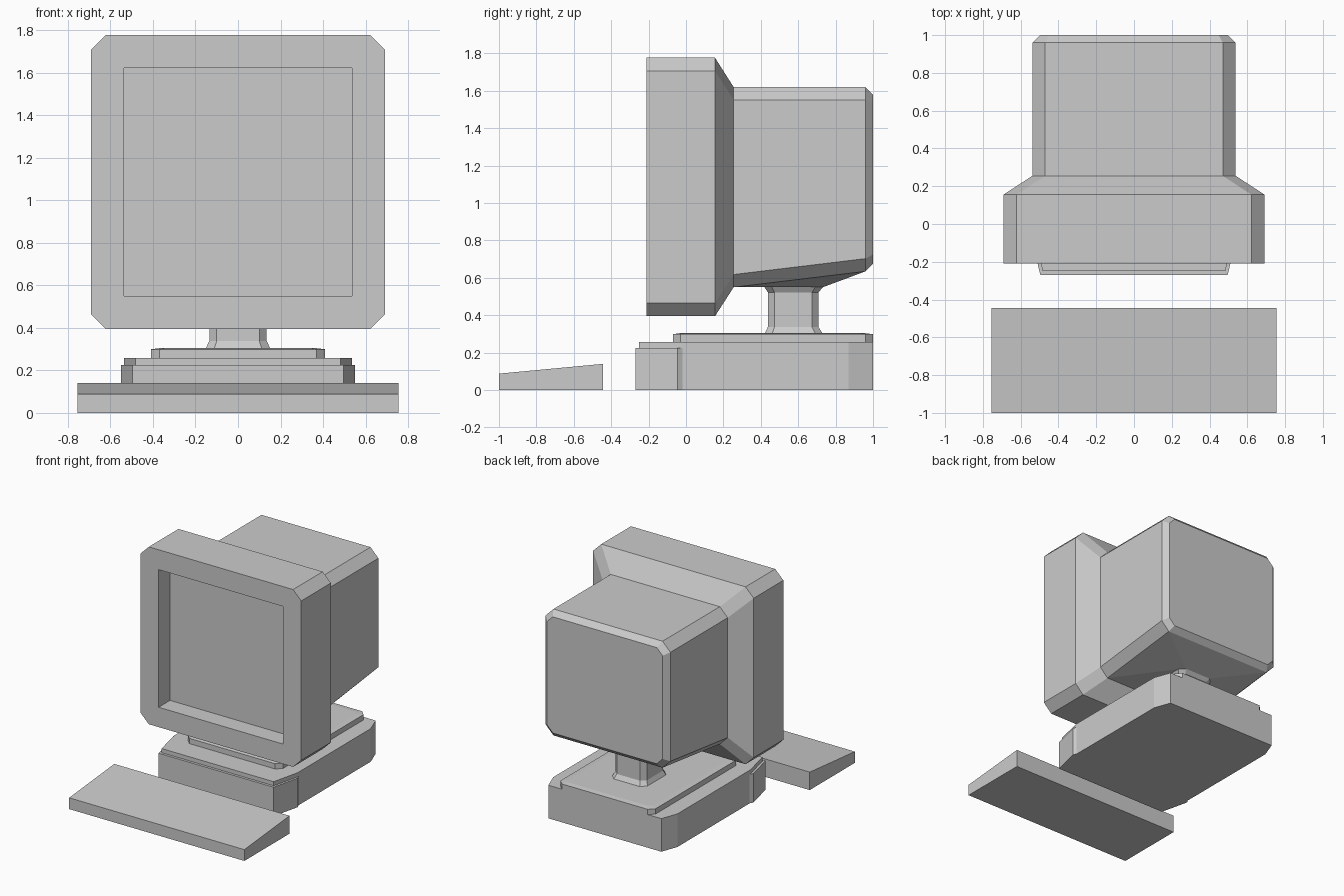
import bpy, bmesh

if "Cube" in bpy.data.objects:
    bpy.data.objects.remove(bpy.data.objects["Cube"])


def outline(a0, a1, b0, b1, c):
    """Rectangle with corners cut by c, as eight 2D points."""
    return [(a0 + c, b0), (a1 - c, b0), (a1, b0 + c), (a1, b1 - c),
            (a1 - c, b1), (a0 + c, b1), (a0, b1 - c), (a0, b0 + c)]


def finish(name, bm):
    bmesh.ops.remove_doubles(bm, verts=bm.verts, dist=1e-5)
    bmesh.ops.recalc_face_normals(bm, faces=bm.faces)
    me = bpy.data.meshes.new(name)
    bm.to_mesh(me)
    bm.free()
    ob = bpy.data.objects.new(name, me)
    bpy.context.collection.objects.link(ob)
    return ob


def loft(name, rings):
    """Skin a row of equal-length rings and cap both ends."""
    bm = bmesh.new()
    vs = [[bm.verts.new(p) for p in r] for r in rings]
    n = len(vs[0])
    for r, s in zip(vs, vs[1:]):
        for i in range(n):
            j = (i + 1) % n
            # skip edges that have no length in both rings
            if (r[i].co - r[j].co).length + (s[i].co - s[j].co).length > 1e-5:
                bm.faces.new((r[i], r[j], s[j], s[i]))
    bm.faces.new(vs[0])
    bm.faces.new(vs[-1])
    return finish(name, bm)


def upright(y, half, z0, z1, c):
    return [(x, y, z) for x, z in outline(-half, half, z0, z1, c)]


def level(z, half, y0, y1, c):
    return [(x, y, z) for x, y in outline(-half, half, y0, y1, c)]


def plan(name, half_points, z0, z1):
    """Extrude a plan outline given by its right half, front to back."""
    pts = half_points + [(-x, y) for x, y in reversed(half_points)]
    return loft(name, [[(x, y, z) for x, y in pts] for z in (z0, z1)])


# Monitor: recessed screen, bezel, shoulder and tube housing
loft("monitor", [
    upright(-0.07, 0.537, 0.55, 1.622, 0),
    upright(-0.21, 0.537, 0.55, 1.622, 0),
    upright(-0.21, 0.692, 0.395, 1.777, 0.07),
    upright(0.155, 0.692, 0.395, 1.777, 0.07),
    upright(0.255, 0.538, 0.55, 1.62, 0.068),
    upright(0.96, 0.538, 0.635, 1.62, 0.068),
    upright(1.0, 0.498, 0.675, 1.58, 0.05),
])

# Underside wedge blending the sloped housing into the neck
neck_top = level(0.55, 0.153, 0.42, 0.732, 0.04)
bm = bmesh.new()
for p in neck_top + [(s * 0.47, y, z) for s in (-1, 1)
                     for y, z in ((0.255, 0.55), (0.96, 0.635))]:
    bm.verts.new(p)
bmesh.ops.convex_hull(bm, input=bm.verts)
finish("monitor_underside", bm)

# Neck, flared at both ends
loft("neck", [
    level(0.30, 0.153, 0.42, 0.732, 0.04),
    level(0.338, 0.135, 0.438, 0.708, 0.035),
    level(0.522, 0.135, 0.438, 0.708, 0.035),
    neck_top,
])

# Computer case, front panel and raised top plate
plan("case", [(0.483, -0.25), (0.535, -0.03), (0.535, 0.87), (0.487, 1.0)], 0, 0.258)
plan("front_panel", [(0.496, -0.27), (0.549, -0.045), (0.535, -0.02)], 0, 0.226)
loft("top_plate", [
    level(0.258, 0.41, -0.07, 1.0, 0.04),
    level(0.299, 0.41, -0.07, 1.0, 0.04),
    level(0.304, 0.37, -0.035, 0.96, 0.03),
])

# Keyboard wedge
side = [(-1.0, 0), (-0.445, 0), (-0.445, 0.14), (-1.0, 0.088)]
loft("keyboard", [[(x, y, z) for y, z in side] for x in (-0.755, 0.755)])
